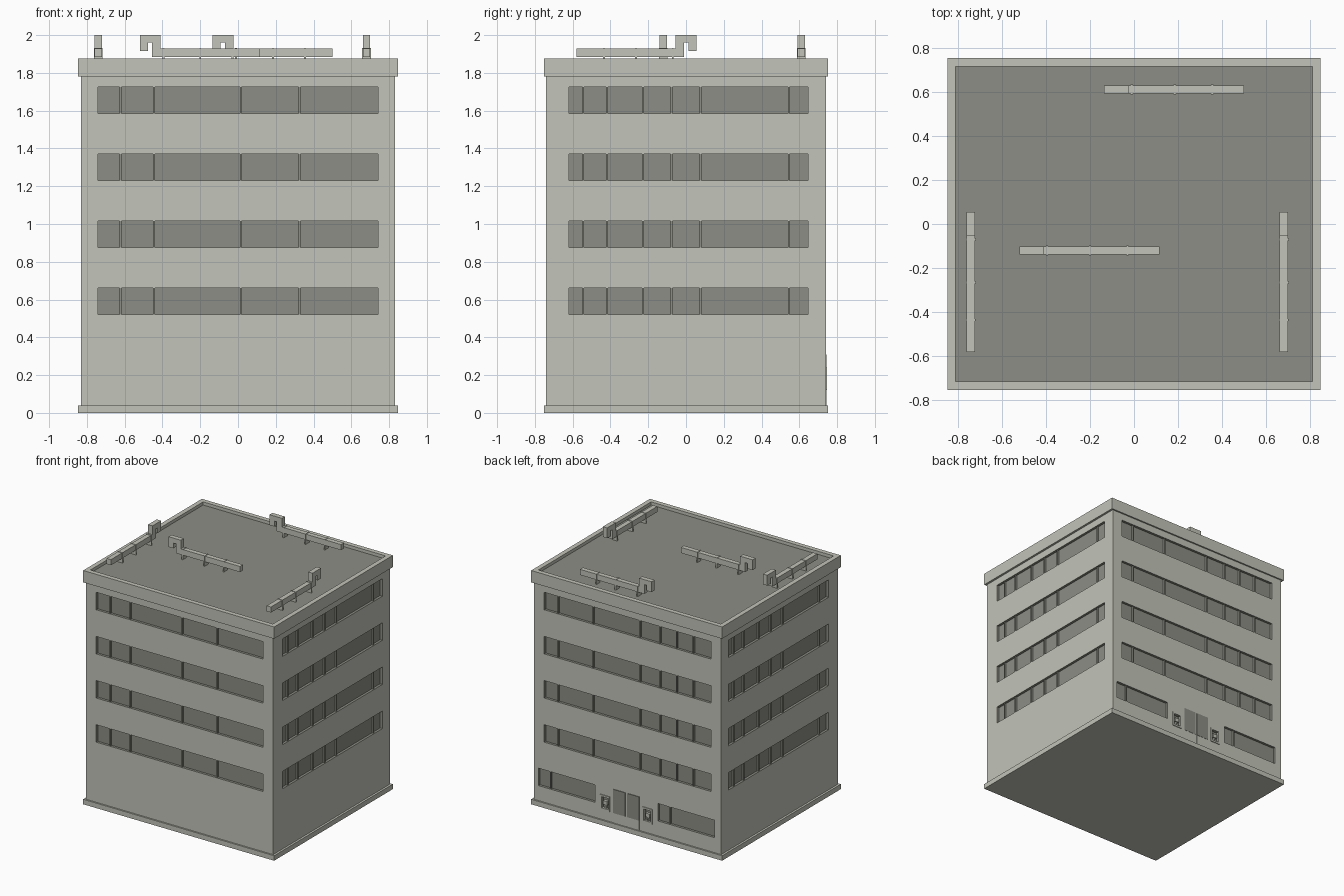
import bpy, bmesh
from mathutils import Matrix, Vector

cube = bpy.data.objects.get("Cube")
if cube:
    bpy.data.objects.remove(cube, do_unlink=True)


def material(name, rgb):
    m = bpy.data.materials.new(name)
    m.use_nodes = True
    m.diffuse_color = (*rgb, 1)
    m.node_tree.nodes["Principled BSDF"].inputs["Base Color"].default_value = (*rgb, 1)
    return m


STONE = material("pale_stone", (0.54, 0.546, 0.48))
DARK = material("dark_grey", (0.265, 0.269, 0.232))


def add_box(bm, lo, hi, mat=0):
    lo, hi = Vector(lo), Vector(hi)
    mtx = Matrix.Translation((lo + hi) / 2) @ Matrix.Diagonal((*(hi - lo), 1))
    verts = bmesh.ops.create_cube(bm, size=1, matrix=mtx)["verts"]
    for f in {f for v in verts for f in v.link_faces}:
        f.material_index = mat


def finish(bm, name):
    mesh = bpy.data.meshes.new(name)
    bmesh.ops.recalc_face_normals(bm, faces=bm.faces)
    bm.to_mesh(mesh)
    bm.free()
    mesh.materials.append(STONE)
    mesh.materials.append(DARK)
    ob = bpy.data.objects.new(name, mesh)
    bpy.context.collection.objects.link(ob)
    return ob


def boxes(name, items, mat=0):
    bm = bmesh.new()
    for lo, hi in items:
        add_box(bm, lo, hi, mat)
    return finish(bm, name)


WX, WY = 0.83, 0.74       # wall half sizes
DEPTH = 0.02              # window recess
FLOORS = [0.522 + 0.354 * i for i in range(4)]
WIN_H = 0.14


def on_wall(side, a, b, z0, z1, inner, outer):
    """Box spanning a..b along a wall, inner..outer measured from its face."""
    if side in ("front", "back"):
        s = -1 if side == "front" else 1
        y = sorted((s * (WY + inner), s * (WY + outer)))
        return (a, y[0], z0), (b, y[1], z1)
    s = -1 if side == "right" else 1
    x = sorted((s * (WX + inner), s * (WX + outer)))
    return (x[0], a, z0), (x[1], b, z1)


# Window bands: wall, start, end, bottom, mullion fractions
side_splits = (0.06, 0.16, 0.31, 0.43, 0.55, 0.92)
long_splits = (0.08, 0.2, 0.51, 0.72)
bands = []
for z in FLOORS:
    bands += [("front", -0.74, 0.74, z, long_splits),
              ("back", 0.74, -0.74, z, (0.08, 0.29, 0.57, 0.69, 0.79, 0.89)),
              ("left", -0.62, 0.645, z, side_splits),
              ("right", 0.645, -0.62, z, side_splits)]
bands += [("back", 0.79, 0.29, 0.16, (0.2,)), ("back", -0.27, -0.77, 0.16, (0.2,))]

cuts, bars = [], []
for side, a, b, z, splits in bands:
    cuts.append(on_wall(side, min(a, b), max(a, b), z, z + WIN_H, -DEPTH, 0.05))
    for t in splits:
        c = a + (b - a) * t
        bars.append(on_wall(side, c - 0.005, c + 0.005, z, z + WIN_H, -DEPTH - 0.004, -0.006))

# Small niches beside the doors
niches = [(0.155, 0.24), (-0.22, -0.135)]
for a, b in niches:
    cuts.append(on_wall("back", a + 0.012, b - 0.012, 0.135, 0.225, -DEPTH, 0.05))

# Walls with recessed dark bands
walls = boxes("walls", [((-WX, -WY, 0.02), (WX, WY, 1.80))])
cutter = boxes("window_cutter", cuts, 1)
cutter.hide_render = True
mod = walls.modifiers.new("windows", "BOOLEAN")
mod.operation = "DIFFERENCE"
mod.solver = "EXACT"
mod.object = cutter
graph = bpy.context.evaluated_depsgraph_get()
cut_mesh = bpy.data.meshes.new_from_object(walls.evaluated_get(graph))
walls.modifiers.clear()
walls.data = cut_mesh
bpy.data.objects.remove(cutter, do_unlink=True)
boxes("window_mullions", bars, 1)

# Plinth at the foot of the walls
boxes("plinth", [((-0.847, -0.752, 0), (0.847, 0.752, 0.04))])

# Roof slab with a raised parapet and dark sunken deck
bm = bmesh.new()
add_box(bm, (-0.847, -0.752, 1.78), (0.847, 0.752, 1.875))
top = max(bm.faces, key=lambda f: f.calc_center_median().z)
bmesh.ops.inset_region(bm, faces=[top], thickness=0.053)
deck = bmesh.ops.extrude_face_region(bm, geom=[top])["geom"]
bmesh.ops.translate(bm, vec=(0, 0, -0.025), verts=[g for g in deck if isinstance(g, bmesh.types.BMVert)])
for f in [g for g in deck if isinstance(g, bmesh.types.BMFace)]:
    f.material_index = 1
if top.is_valid:
    bmesh.ops.delete(bm, geom=[top], context="FACES_ONLY")
finish(bm, "roof_parapet")

# Entrance doors with handles and a slim centre post
doors = [(0.018, 0.125), (-0.105, 0.002)]
boxes("entrance_doors", [on_wall("back", a, b, 0.12, 0.31, -0.005, 0.005) for a, b in doors], 1)
boxes("door_steps", [on_wall("back", a, b, 0.04, 0.12, -0.005, 0.003) for a, b in doors])

# Niche frames and the little lamps inside them
frames, lamps = [], []
for a, b in niches:
    frames += [on_wall("back", a, a + 0.012, 0.12, 0.24, -0.005, 0.006),
               on_wall("back", b - 0.012, b, 0.12, 0.24, -0.005, 0.006),
               on_wall("back", a, b, 0.225, 0.24, -0.005, 0.006),
               on_wall("back", a, b, 0.12, 0.135, -0.005, 0.006)]
    c = (a + b) / 2
    lamps += [on_wall("back", c - 0.006, c + 0.006, 0.135, 0.17, -DEPTH, -0.004),
              on_wall("back", c - 0.018, c + 0.018, 0.165, 0.195, -DEPTH, 0.002)]
boxes("niche_frames", frames)
boxes("niche_lamps", lamps)

# Roof ducts: a hooked hood followed by a long low run on feet
PROFILE = [(0, 2.0), (0, 1.917), (0.043, 1.917), (0.043, 1.96), (0.065, 1.96),
           (0.065, 1.885), (0.635, 1.885), (0.635, 1.93), (0.11, 1.93), (0.11, 2.0)]


def duct(name, start, direction):
    bm = bmesh.new()
    face = bm.faces.new([bm.verts.new((s, -0.019, z)) for s, z in PROFILE])
    ext = bmesh.ops.extrude_face_region(bm, geom=[face])["geom"]
    bmesh.ops.translate(bm, vec=(0, 0.038, 0), verts=[g for g in ext if isinstance(g, bmesh.types.BMVert)])
    for s in (0.125, 0.32, 0.49):
        add_box(bm, (s - 0.005, -0.023, 1.85), (s + 0.005, 0.023, 1.933))
    ob = finish(bm, name)
    ob.location = (*start, 0)
    ob.rotation_euler.z = Vector((1, 0)).angle_signed(Vector(direction)) * -1
    return ob


duct("roof_duct_centre", (-0.52, -0.12), (1, 0))
duct("roof_duct_back", (-0.135, 0.61), (1, 0))
duct("roof_duct_right", (-0.74, 0.055), (0, -1))
duct("roof_duct_left", (0.68, 0.055), (0, -1))
